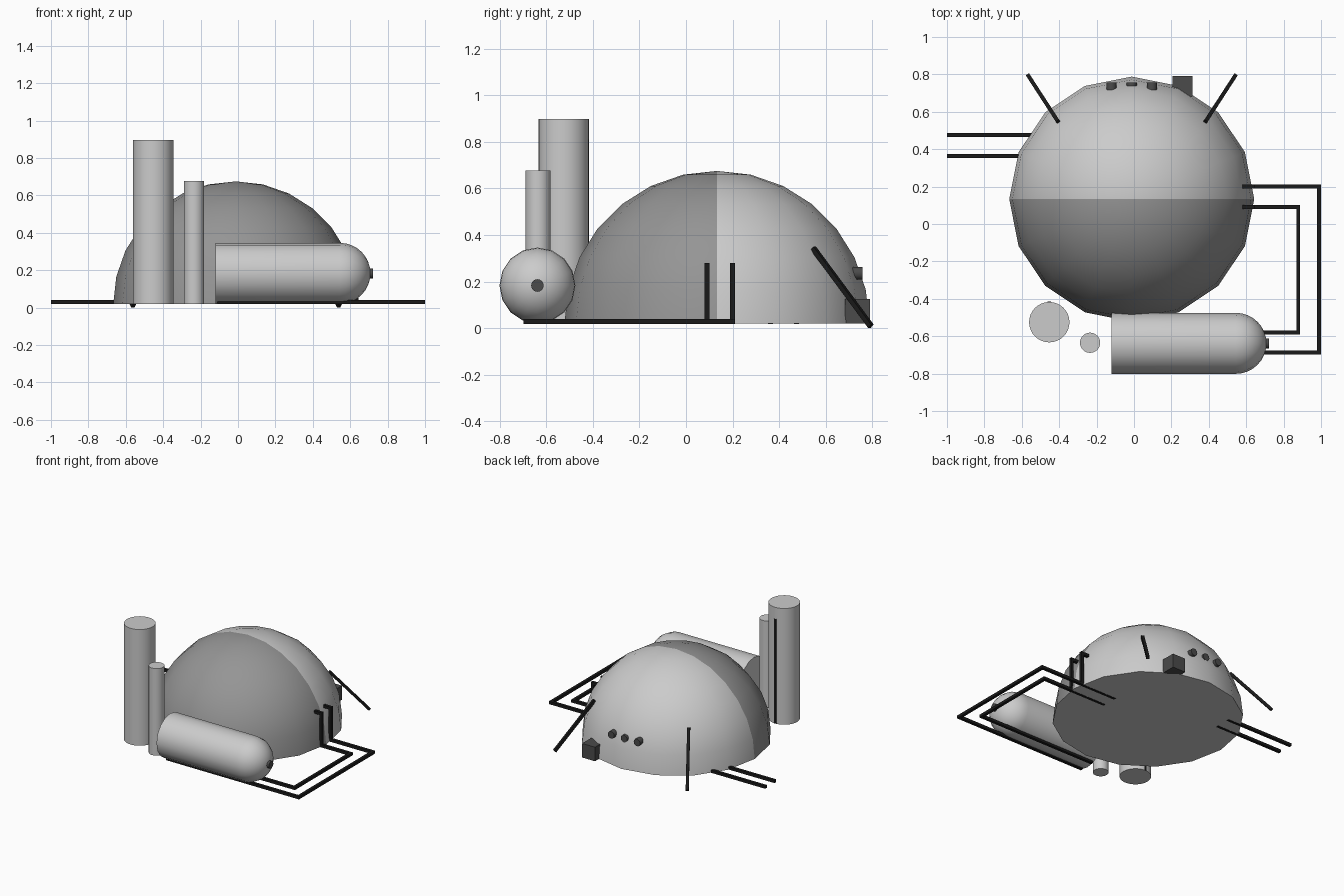
import bpy, bmesh, math
from mathutils import Vector, Matrix

if "Cube" in bpy.data.objects:
    bpy.data.objects.remove(bpy.data.objects["Cube"])


def material(name, v):
    m = bpy.data.materials.new(name)
    m.diffuse_color = (v, v, v, 1)
    m.use_nodes = True
    m.node_tree.nodes["Principled BSDF"].inputs["Base Color"].default_value = m.diffuse_color
    return m


BLACK = material("black", 0.01)
DARK = material("dark_grey", 0.07)
MID = material("mid_grey", 0.3)


def finish(name, bm, mats=(), smooth=True):
    bmesh.ops.recalc_face_normals(bm, faces=bm.faces)
    me = bpy.data.meshes.new(name)
    bm.to_mesh(me)
    bm.free()
    ob = bpy.data.objects.new(name, me)
    bpy.context.collection.objects.link(ob)
    for m in mats:
        me.materials.append(m)
    if smooth:
        bpy.ops.object.select_all(action='DESELECT')
        ob.select_set(True)
        bpy.context.view_layer.objects.active = ob
        bpy.ops.object.shade_smooth_by_angle(angle=math.radians(40))
    return ob


def along(p, q):
    # transform putting the local z axis along p-q, centred between them
    d = Vector(q) - Vector(p)
    rot = d.to_track_quat('Z', 'Y').to_matrix().to_4x4()
    return Matrix.Translation((Vector(p) + Vector(q)) / 2) @ rot, d.length


def cylinder(name, p, q, r, mats=(), sides=32):
    mat, length = along(p, q)
    bm = bmesh.new()
    bmesh.ops.create_cone(bm, cap_ends=True, segments=sides, radius1=r,
                          radius2=r, depth=length, matrix=mat)
    return finish(name, bm, mats)


def pipe(name, pts, w=0.021):
    # square bars joined at the corners
    bm = bmesh.new()
    for p, q in zip(pts, pts[1:]):
        mat, length = along(p, q)
        bmesh.ops.create_cube(bm, size=1,
                              matrix=mat @ Matrix.Diagonal((w, w, length + w, 1)))
    return finish(name, bm, [BLACK], smooth=False)


def half_sphere(name, centre, r, sides, rings):
    bm = bmesh.new()
    bmesh.ops.create_uvsphere(bm, u_segments=sides, v_segments=rings, radius=r)
    bmesh.ops.delete(bm, geom=[v for v in bm.verts if v.co.z < -1e-4], context='VERTS')
    return bm


# Dome with a darker front half and closed floor
bm = half_sphere("dome", None, 0.655, 16, 14)
for f in bm.faces:
    f.material_index = 1 if f.calc_center_median().y < 0 else 0
bmesh.ops.holes_fill(bm, edges=[e for e in bm.edges if e.is_boundary], sides=0)
bmesh.ops.translate(bm, vec=(-0.012, 0.133, 0.02), verts=bm.verts)
finish("dome", bm, [material("light_grey", 0.8), MID])

# Upright tanks and the ladder strip on the back of the tall one
cylinder("tall_tank", (-0.453, -0.525, 0.02), (-0.453, -0.525, 0.897), 0.108)
cylinder("small_tank", (-0.235, -0.635, 0.02), (-0.235, -0.635, 0.677), 0.054)
pipe("tall_tank_strip", [(-0.453, -0.425, 0.03), (-0.453, -0.425, 0.80)], 0.019)

# Lying tank: lathe-like cylinder with one rounded end
R, SIDES = 0.163, 16
profile = [(-0.12, R)] + [(0.545 + R * math.sin(a), R * math.cos(a))
                          for a in (i * math.pi / 16 for i in range(8))]
bm = bmesh.new()
rings = [[bm.verts.new((x, -0.638 + r * math.cos(t), 0.183 + r * math.sin(t)))
          for t in (2 * math.pi * k / SIDES for k in range(SIDES))]
         for x, r in profile]
for a, b in zip(rings, rings[1:]):
    for k in range(SIDES):
        bm.faces.new((a[k], a[k - 1], b[k - 1], b[k]))
tip = bm.verts.new((0.545 + R, -0.638, 0.183))
for k in range(SIDES):
    bm.faces.new((rings[-1][k], rings[-1][k - 1], tip))
bm.faces.new(rings[0])
finish("lying_tank", bm)
cylinder("tank_valve", (0.68, -0.638, 0.183), (0.723, -0.638, 0.183), 0.027, [DARK], 16)

# Pipe loops from the dome round to the lying tank
Z = 0.029
for name, x, y0, y1 in (("outer", 0.988, 0.2, -0.688), ("inner", 0.878, 0.09, -0.58)):
    pipe(name + "_pipe_loop", [(0.35, y0, Z), (x, y0, Z), (x, y1, Z), (-0.1, y1, Z)])
    pipe(name + "_pipe_riser", [(0.59, y0, 0.27), (0.635, y0, 0.27), (0.635, y0, Z)])

# Pipes leaving the dome on the left
for i, y in enumerate((0.475, 0.363)):
    pipe(f"left_pipe_{i + 1}", [(-0.99, y, Z), (-0.45, y, Z)])

# Slanted struts at the back
for name, s in (("left", -1), ("right", 1)):
    pipe(name + "_strut", [(-0.012 + s * 0.55, 0.788, 0.016),
                           (-0.012 + s * 0.397, 0.552, 0.335)])

# Back box and three round ports
bm = bmesh.new()
bmesh.ops.create_cube(bm, size=1, matrix=Matrix.Translation((0.26, 0.737, 0.073))
                      @ Matrix.Diagonal((0.108, 0.108, 0.106, 1)))
finish("back_box", bm, [DARK], smooth=False)
for i in range(3):
    x = -0.12 + i * 0.108
    cylinder(f"back_port_{i + 1}", (x, 0.69, 0.235), (x, 0.757, 0.235), 0.027, [DARK], 16)
